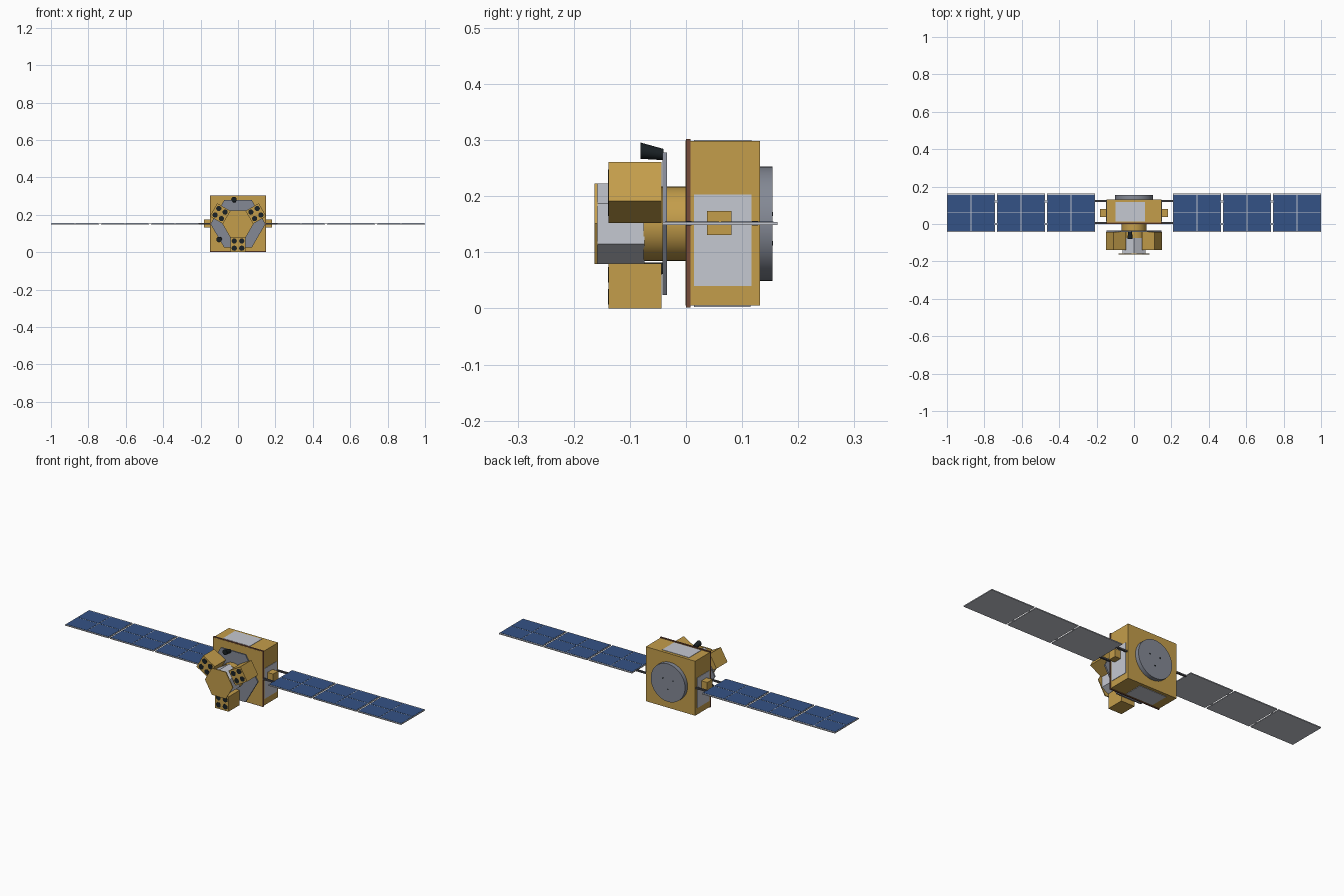
import bpy, bmesh, math
from mathutils import Vector, Matrix

if "Cube" in bpy.data.objects:
    bpy.data.objects.remove(bpy.data.objects["Cube"], do_unlink=True)

CZ = 0.151  # height of the main axis


def material(name, r, g, b):
    m = bpy.data.materials.new(name)
    m.use_nodes = True
    m.diffuse_color = (r, g, b, 1)
    m.node_tree.nodes["Principled BSDF"].inputs["Base Color"].default_value = (r, g, b, 1)
    return m


GOLD = material("gold foil", 0.55, 0.34, 0.07)
WHITE = material("pale radiator grey", 0.56, 0.58, 0.64)
BLUE = material("solar cell blue", 0.034, 0.085, 0.24)
GREY = material("mid grey", 0.23, 0.25, 0.30)
BROWN = material("brown edge", 0.18, 0.07, 0.04)
BLACK = material("black", 0.010, 0.015, 0.018)
DARK = material("dark strut grey", 0.07, 0.07, 0.08)


def finish(name, bm, mat, smooth=False):
    bmesh.ops.recalc_face_normals(bm, faces=bm.faces)
    mesh = bpy.data.meshes.new(name)
    bm.to_mesh(mesh)
    bm.free()
    mesh.materials.append(mat)
    ob = bpy.data.objects.new(name, mesh)
    bpy.context.collection.objects.link(ob)
    if smooth:
        bpy.ops.object.select_all(action='DESELECT')
        ob.select_set(True)
        bpy.context.view_layer.objects.active = ob
        bpy.ops.object.shade_smooth_by_angle(angle=math.radians(35))
    return ob


def box(name, x, y, z, mat, spin=0):
    """Box from (min, max) ranges; spin turns it about the main axis."""
    bm = bmesh.new()
    bmesh.ops.create_cube(bm, size=1)
    for v in bm.verts:
        v.co = Vector([(a + b) / 2 + c * (b - a) for c, (a, b) in zip(v.co, (x, y, z))])
    if spin:
        c = Vector((0, 0, CZ))
        bmesh.ops.rotate(bm, cent=c, matrix=Matrix.Rotation(spin, 3, 'Y'), verts=bm.verts)
    return finish(name, bm, mat)


def prism(name, sides, start, end, r0, r1, mat, phase=0, smooth=False):
    """Prism or cone whose end rings face along y, between two centres."""
    bm = bmesh.new()
    rings = []
    for c, r in ((start, r0), (end, r1)):
        ring = []
        for k in range(sides):
            a = phase + math.tau * k / sides
            ring.append(bm.verts.new(Vector(c) + Vector((r * math.cos(a), 0, r * math.sin(a)))))
        rings.append(ring)
        bm.faces.new(ring)
    for k in range(sides):
        j = (k + 1) % sides
        bm.faces.new((rings[0][k], rings[0][j], rings[1][j], rings[1][k]))
    return finish(name, bm, mat, smooth)


def polar(radius, angle, y):
    return Vector((radius * math.cos(angle), y, CZ + radius * math.sin(angle)))


def axial(name, sides, y0, y1, r, mat, phase=0, smooth=False):
    return prism(name, sides, (0, y0, CZ), (0, y1, CZ), r, r, mat, phase, smooth)


# Main body with its brown-edged front plate and rear dish
box("body", (-0.147, 0.147), (0.008, 0.132), (0.005, 0.298), GOLD)
box("front_plate", (-0.149, 0.149), (0, 0.008), (0.002, 0.302), BROWN)
box("front_plate_foil", (-0.146, 0.146), (-0.001, 0.001), (0.005, 0.299), GOLD)
axial("rear_ring", 48, 0.130, 0.154, 0.102, GREY, smooth=True)
for k in range(3):
    a = math.radians(30 + 120 * k)
    prism("rear_stud", 10, polar(0.035, a, 0.153), polar(0.035, a, 0.155), 0.004, 0.004, BLACK)

# Radiator plates on the four sides of the body
box("top_radiator", (-0.10, 0.06), (0.014, 0.117), (0.296, 0.300), WHITE)
box("bottom_radiator", (-0.10, 0.06), (0.014, 0.115), (0.003, 0.007), WHITE)
for side, name in ((1, "left_radiator"), (-1, "right_radiator")):
    box(name, sorted((side * 0.145, side * 0.149)), (0.014, 0.117), (0.04, 0.203), WHITE)

# Neck, hexagonal deck and central column
axial("neck", 40, -0.076, 0.002, 0.066, GOLD, smooth=True)
axial("hex_deck", 6, -0.042, -0.034, 0.147, GREY)
axial("central_column", 6, -0.158, -0.074, 0.0715, WHITE, phase=math.pi / 6)
axial("column_cap", 6, -0.163, -0.158, 0.083, GOLD)

# Three instrument boxes, each with four dark apertures
for k in range(3):
    turn = math.tau * k / 3
    box("instrument_box", (-0.04, 0.04), (-0.138, -0.044), (0, 0.08), GOLD, spin=turn)
    for u in (-0.02, 0.02):
        for w in (0.021, 0.060):
            p = Vector((u, 0, w - CZ))
            p.rotate(Matrix.Rotation(turn, 3, 'Y'))
            p.z += CZ
            prism("aperture", 16, p + Vector((0, -0.139, 0)), p + Vector((0, -0.137, 0)),
                  0.014, 0.014, BLACK)

# Two flared sensors on the deck, leaning outward
for a in (math.radians(99.5), math.radians(219.5)):
    prism("flared_sensor", 20, polar(0.125, a, -0.040), polar(0.132, a, -0.081),
          0.010, 0.0145, BLACK, smooth=True)

# Solar wings: hinge block, twin struts and three panels on each side
for side in (1, -1):
    def span(a, b):
        return sorted((side * a, side * b))

    box("wing_hinge", span(0.145, 0.183), (0.037, 0.081), (0.131, 0.174), GOLD)
    for y in (0.005, 0.123):
        box("wing_strut", span(0.13, 0.212), (y - 0.005, y + 0.005), (0.148, 0.156), DARK)
    for n in range(3):
        x0 = 0.208 + 0.267 * n
        x1 = x0 + 0.258
        box("solar_panel", span(x0, x1), (-0.042, 0.163), (0.149, 0.154), WHITE)
        mid = (x0 + x1) / 2
        for a, b in ((x0 + 0.003, mid - 0.002), (mid + 0.002, x1 - 0.003)):
            for y in ((-0.037, 0.0585), (0.0625, 0.156)):
                box("solar_cells", span(a, b), y, (0.153, 0.155), BLUE)
    # Thin hinge strips join the panels
    for n in (1, 2):
        x = 0.2035 + 0.267 * n
        for y in (0.0, 0.12):
            box("panel_hinge", span(x - 0.006, x + 0.006), (y - 0.006, y + 0.006),
                (0.150, 0.153), WHITE)
